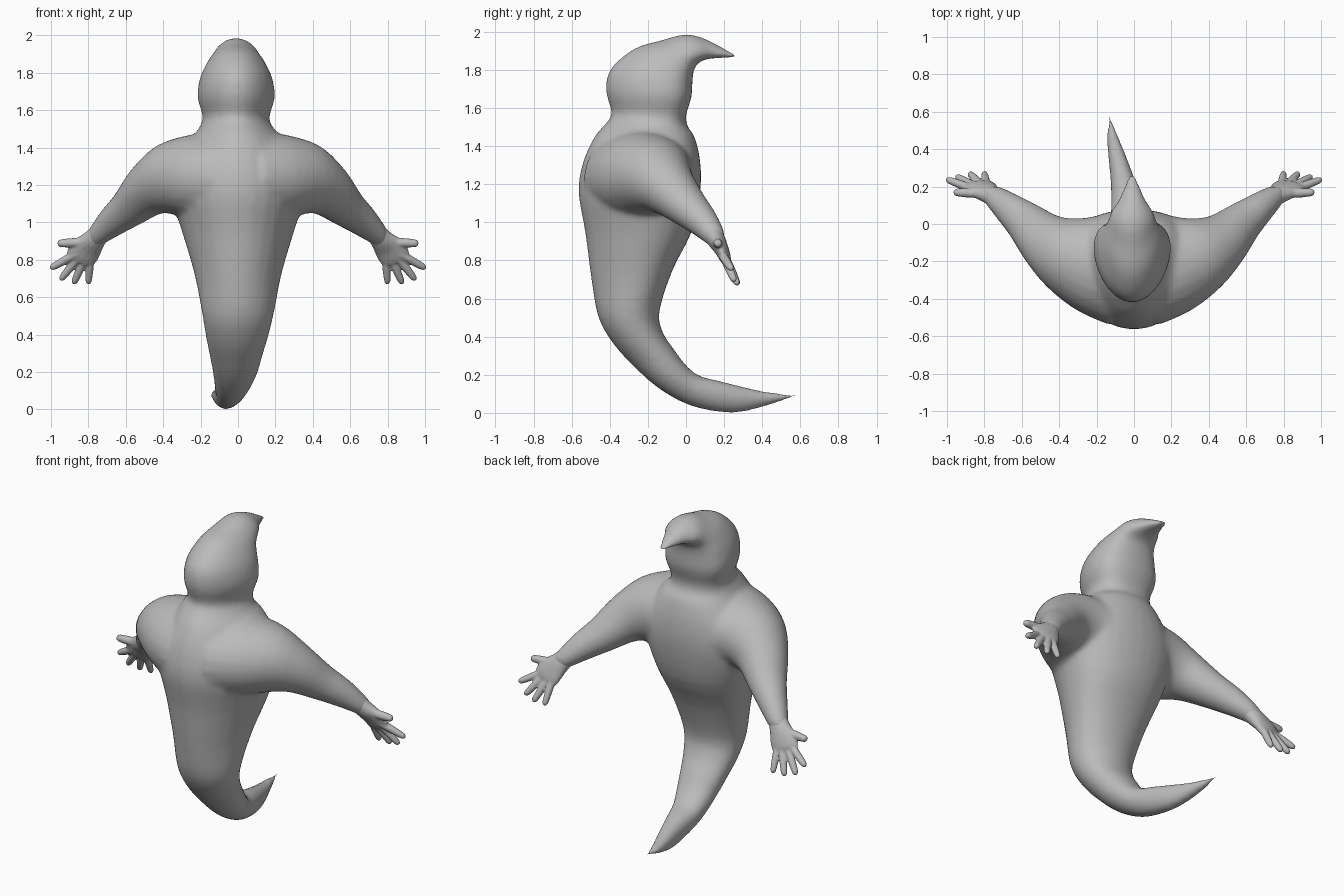
import bpy
import bmesh
from math import cos, sin, pi
from mathutils import Vector

cube = bpy.data.objects.get("Cube")
if cube:
    bpy.data.objects.remove(cube, do_unlink=True)

# One plain grey for the whole figure
grey = bpy.data.materials.new("plain grey")
grey.use_nodes = True
colour = (0.5, 0.5, 0.5, 1)
grey.diffuse_color = colour
grey.node_tree.nodes["Principled BSDF"].inputs["Base Color"].default_value = colour


def refine(rings, steps=3):
    """Add rings between the given ones along a smooth curve."""
    result = []
    last = len(rings) - 1
    for i in range(last):
        quad = [rings[max(i - 1, 0)], rings[i], rings[i + 1], rings[min(i + 2, last)]]
        for k in range(steps):
            t = k / steps
            result.append(tuple(
                b + (c - a) * (t / 2)
                + (a * 2 - b * 5 + c * 4 - d) * (t * t / 2)
                + (b * 3 - a - c * 3 + d) * (t ** 3 / 2)
                for a, b, c, d in zip(*quad)))
    return result + [rings[-1]]


def loft(bm, rings, sides):
    """Skin closed rings of (centre, half axis, half axis, egg shift)."""
    loops = []
    for centre, u, v, egg in refine(rings):
        angles = [2 * pi * i / sides for i in range(sides)]
        loops.append([bm.verts.new(centre + u * cos(a) + v * sin(a) + egg * cos(a) ** 2)
                      for a in angles])
    for low, high in zip(loops, loops[1:]):
        for i in range(sides):
            j = (i + 1) % sides
            bm.faces.new((low[i], low[j], high[j], high[i]))
    bm.faces.new(loops[0])
    bm.faces.new(loops[-1])


def tube(bm, path, side_hint, sides=24):
    """Loft along a path of (point, half width, half thickness)."""
    points = [Vector(p) for p, _, _ in path]
    rings = []
    for i, (_, width, thick) in enumerate(path):
        along = (points[min(i + 1, len(points) - 1)] - points[max(i - 1, 0)]).normalized()
        across = (side_hint - along * side_hint.dot(along)).normalized()
        rings.append((points[i], across * width, along.cross(across) * thick, Vector()))
    loft(bm, rings, sides)


def finish(bm, name, voxel, smoothing):
    """Make the object, fuse its overlapping pieces and soften the joins."""
    bmesh.ops.recalc_face_normals(bm, faces=bm.faces)
    mesh = bpy.data.meshes.new(name)
    bm.to_mesh(mesh)
    bm.free()
    mesh.materials.append(grey)
    obj = bpy.data.objects.new(name, mesh)
    bpy.context.collection.objects.link(obj)
    fuse = obj.modifiers.new("fuse", "REMESH")
    fuse.mode = "VOXEL"
    fuse.voxel_size = voxel
    fuse.use_smooth_shade = True
    soften = obj.modifiers.new("soften", "SMOOTH")
    soften.factor = .5
    soften.iterations = smoothing


# Profile rings: front y, front z, back y, back z, half width, centre x
tail = [
    (.59, .088, .59, .096, .006, -.135), (.42, .035, .43, .11, .04, -.105),
    (.27, 0, .29, .14, .06, -.07), (.12, .012, .17, .17, .078, -.045),
    (-.02, .055, .07, .195, .097, -.03), (-.16, .14, 0, .25, .12, -.015),
    (-.28, .25, -.06, .33, .143, -.01), (-.38, .36, -.12, .42, .168, -.005),
    (-.46, .5, -.14, .53, .193, 0),
]
torso = [
    (-.497, .7, -.07, .75, .235, 0), (-.53, .95, .03, .95, .3, 0),
    (-.565, 1.16, .075, 1.16, .36, 0), (-.54, 1.32, .075, 1.32, .33, 0),
    (-.48, 1.45, .045, 1.45, .245, 0), (-.43, 1.51, .01, 1.5, .2, -.01),
]
hood = [
    (-.39, 1.57, 0, 1.56, .178, -.01), (-.42, 1.68, .03, 1.66, .208, -.01),
    (-.4, 1.8, .035, 1.76, .193, -.01), (-.275, 1.91, .05, 1.82, .155, -.01),
    (-.13, 1.955, .08, 1.845, .13, -.01), (0, 1.987, .105, 1.855, .11, -.01),
    (.12, 1.955, .15, 1.86, .068, -.01), (.3, 1.855, .3, 1.865, .006, -.01),
]
body = bmesh.new()
rings = []
for part, egg in ((tail, .08), (torso, .2), (hood, .3)):
    for fy, fz, by, bz, half, cx in part:
        front, back = Vector((cx, fy, fz)), Vector((cx, by, bz))
        depth = (back - front) / 2
        rings.append((front + depth, Vector((half, 0, 0)), depth, depth * egg))
loft(body, rings, 28)

# Arms: point, half height, half depth, sloping out, back and down
arm = [
    ((.08, -.235, 1.235), .25, .31), ((.24, -.205, 1.24), .23, .265),
    ((.37, -.155, 1.228), .195, .207), ((.48, -.085, 1.17), .143, .152),
    ((.58, .01, 1.077), .106, .113), ((.67, .085, 1.005), .084, .086),
    ((.74, .14, .94), .062, .065), ((.78, .165, .9), .05, .045),
]
for side in (1, -1):
    tube(body, [((side * x, y, z), h, d) for (x, y, z), h, d in arm], Vector((0, 0, 1)))
finish(body, "body_with_arms", .013, 18)

# Hands: flat palm, four fingers and a thumb, then mirrored
palm = [
    ((.72, .125, .965), .05, .05), ((.77, .16, .905), .064, .048),
    ((.81, .185, .86), .084, .038), ((.838, .203, .815), .084, .03),
    ((.85, .21, .785), .07, .018),
]
fingers = [
    ((.85, .165, .892), (.965, .17, .887), .026),
    ((.885, .195, .82), (1.004, .24, .753), .023),
    ((.86, .205, .805), (.95, .255, .69), .023),
    ((.825, .215, .795), (.88, .272, .67), .023),
    ((.79, .215, .8), (.8, .275, .67), .022),
]
spread = Vector((.2, -.04, .07))
for name, side in (("left_hand", 1), ("right_hand", -1)):
    hand = bmesh.new()
    tube(hand, palm, spread, 16)
    for root, tip, radius in fingers:
        root, tip = Vector(root), Vector(tip)
        start = root.lerp(tip, -.25)
        steps = ((0, 1), (.4, 1), (.7, .92), (.92, .75), (1, .3))
        path = [(start.lerp(tip, t), radius * s, radius * s) for t, s in steps]
        tube(hand, path, spread.cross(Vector((0, 1, 1))), 10)
    for vert in hand.verts:
        vert.co.x *= side
    finish(hand, name, .006, 4)
